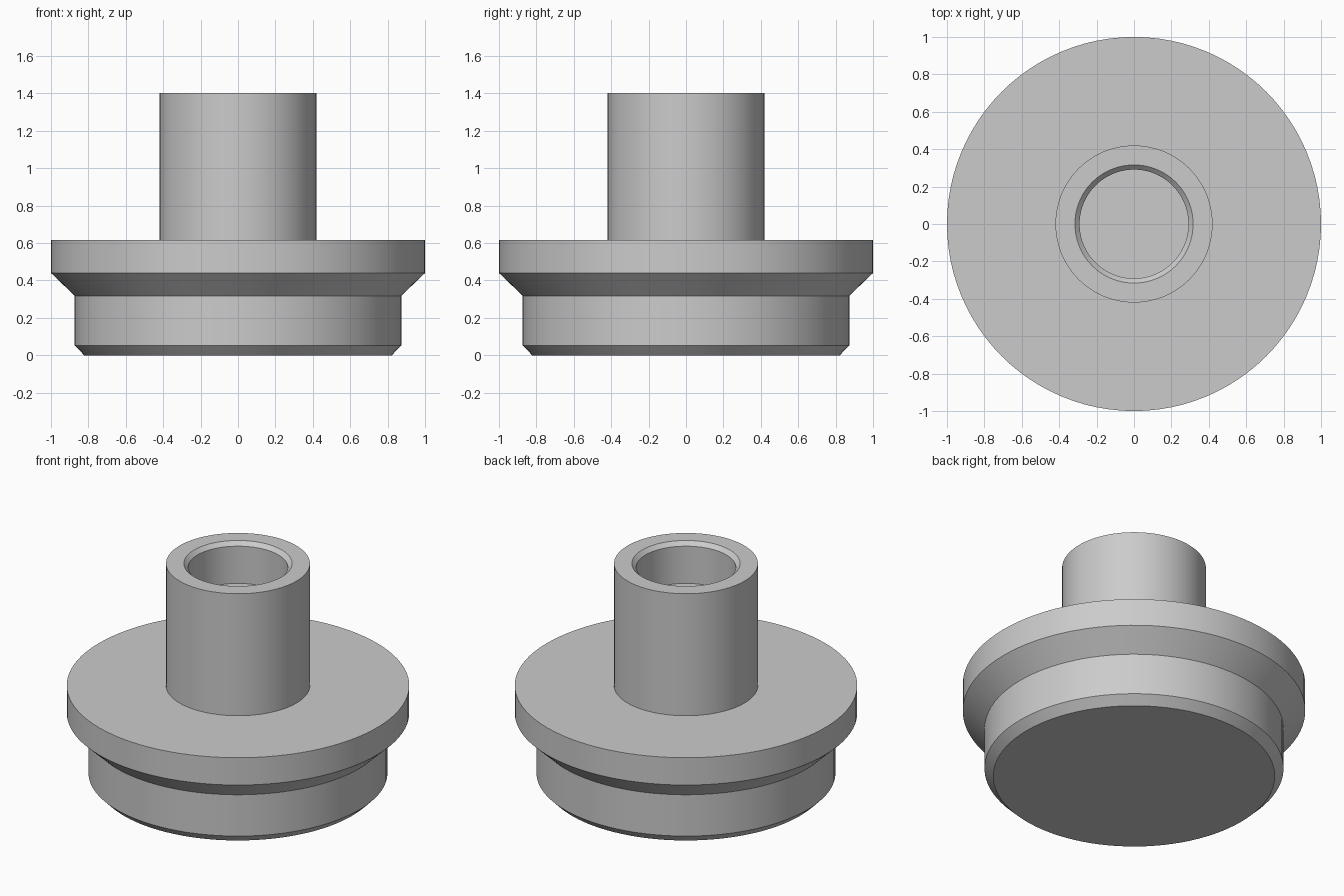
import bpy, bmesh, math

if "Cube" in bpy.data.objects:
    bpy.data.objects.remove(bpy.data.objects["Cube"])

grey = bpy.data.materials.new("plain_grey")
grey.diffuse_color = (0.6, 0.6, 0.6, 1)
grey.use_nodes = True
grey.node_tree.nodes["Principled BSDF"].inputs["Base Color"].default_value = grey.diffuse_color


def lathe(name, profile, segments=96):
    """Revolve a radius/height profile, which starts and ends on the z axis."""
    bm = bmesh.new()
    verts = [bm.verts.new((r, 0, z)) for r, z in profile]
    edges = [bm.edges.new(pair) for pair in zip(verts, verts[1:])]
    bmesh.ops.spin(bm, geom=verts + edges, cent=(0, 0, 0), axis=(0, 0, 1),
                   angle=math.tau, steps=segments, use_merge=True)
    bmesh.ops.remove_doubles(bm, verts=bm.verts, dist=1e-5)
    bmesh.ops.recalc_face_normals(bm, faces=bm.faces)
    mesh = bpy.data.meshes.new(name)
    bm.to_mesh(mesh)
    bm.free()
    mesh.materials.append(grey)
    obj = bpy.data.objects.new(name, mesh)
    bpy.context.collection.objects.link(obj)
    bpy.ops.object.select_all(action='DESELECT')
    obj.select_set(True)
    bpy.context.view_layer.objects.active = obj
    bpy.ops.object.shade_smooth_by_angle(angle=math.radians(25))
    return obj


# One turned piece: chamfered plug, flange, hollow neck with a shallow blind bore
lathe("flanged_plug", [
    (0, 0), (0.822, 0), (0.873, 0.052), (0.873, 0.318),      # plug
    (1, 0.44), (1, 0.616), (0.42, 0.616),                    # flange
    (0.42, 1.402), (0.316, 1.402),                           # neck and rim
    (0.291, 1.377), (0.291, 1.137), (0, 1.137),              # bore
])
